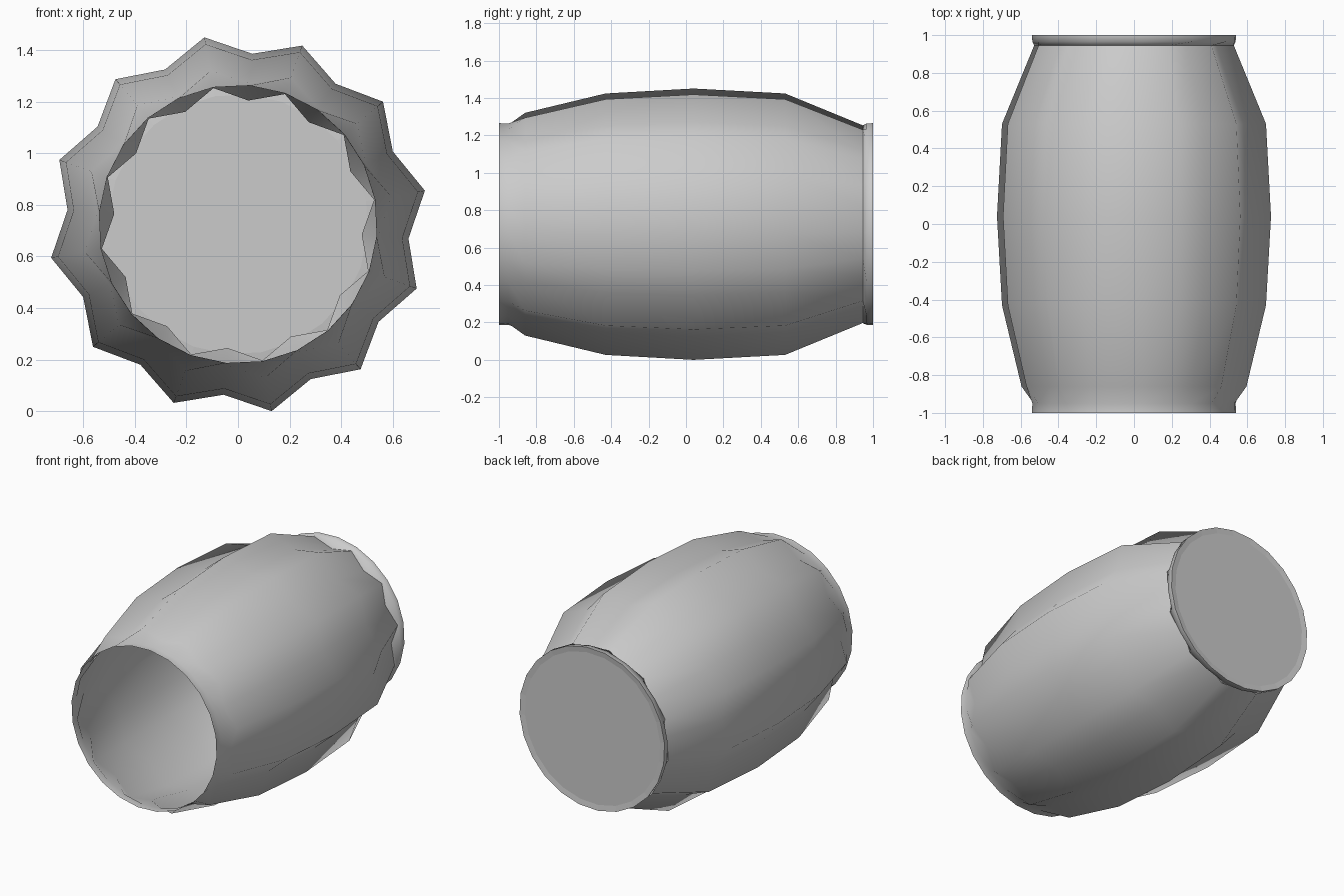
import bpy, bmesh, math

if "Cube" in bpy.data.objects:
    bpy.data.objects.remove(bpy.data.objects["Cube"])

SIDES = 24
CENTRE_Z = 0.725
PHASE = math.radians(100.2)      # angle of the first stave ridge

# (y, ridge radius, valley radius) from the open front to the closed back
RINGS = [
    (-1.00, 0.542, 0.542),
    (-0.95, 0.540, 0.540),
    (-0.86, 0.605, 0.548),
    (-0.43, 0.710, 0.640),
    (0.04, 0.737, 0.664),
    (0.53, 0.710, 0.640),
    (0.945, 0.537, 0.482),
    (0.965, 0.540, 0.540),
    (1.00, 0.542, 0.542),
    (0.995, 0.505, 0.505),
]


def add_ring(bm, y, ridge, valley):
    verts = []
    for i in range(SIDES):
        a = PHASE - i * 2 * math.pi / SIDES
        r = valley if i % 2 else ridge
        verts.append(bm.verts.new((r * math.cos(a), y, CENTRE_Z + r * math.sin(a))))
    return verts


# Barrel: ridged shell, open at the front, with a rim and lid at the back
bm = bmesh.new()
loops = [add_ring(bm, *ring) for ring in RINGS]
for a, b in zip(loops, loops[1:]):
    for i in range(SIDES):
        j = (i + 1) % SIDES
        bm.faces.new((a[i], a[j], b[j], b[i]))
bm.faces.new(loops[-1])
bmesh.ops.recalc_face_normals(bm, faces=bm.faces)

# Make sure the outside is the front side of the shell
lid = max(bm.faces, key=lambda f: f.calc_area() if len(f.verts) > 4 else 0)
lid.normal_update()
if lid.normal.y < 0:
    bmesh.ops.reverse_faces(bm, faces=bm.faces)

mesh = bpy.data.meshes.new("barrel")
bm.to_mesh(mesh)
bm.free()
barrel = bpy.data.objects.new("barrel", mesh)
bpy.context.collection.objects.link(barrel)

# Smooth staves, crisp rim and lid
bpy.context.view_layer.objects.active = barrel
barrel.select_set(True)
bpy.ops.object.shade_smooth_by_angle(angle=math.radians(75))
for edge in mesh.edges:
    if all(mesh.vertices[v].co.y > 0.99 for v in edge.vertices):
        edge.use_edge_sharp = True
